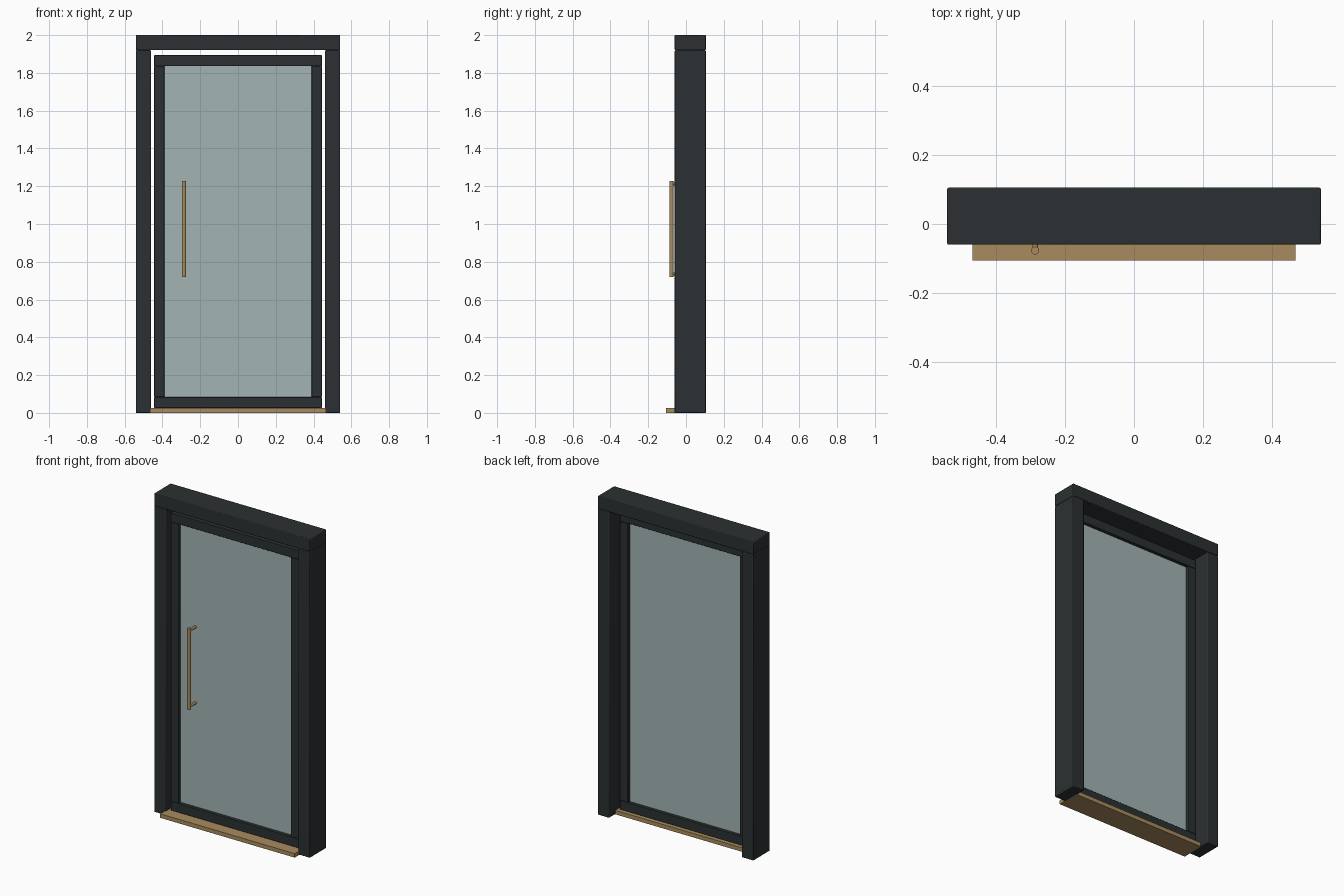
import bpy, math
from mathutils import Vector

if "Cube" in bpy.data.objects:
    bpy.data.objects.remove(bpy.data.objects["Cube"])


def material(name, rgb):
    m = bpy.data.materials.new(name)
    m.diffuse_color = (*rgb, 1)
    m.use_nodes = True
    m.node_tree.nodes["Principled BSDF"].inputs["Base Color"].default_value = m.diffuse_color
    return m


DARK = material("dark_metal", (0.024, 0.03, 0.032))
BRASS = material("brass", (0.39, 0.26, 0.11))
GLASS = material("glass", (0.36, 0.46, 0.45))


def box(name, x, y, z, mat, bevel=0.0):
    """Box from (min, max) ranges on each axis."""
    bpy.ops.mesh.primitive_cube_add(size=1)
    o = bpy.context.object
    o.name = name
    lo, hi = Vector((x[0], y[0], z[0])), Vector((x[1], y[1], z[1]))
    for v in o.data.vertices:
        v.co = [lo[i] + (v.co[i] + 0.5) * (hi[i] - lo[i]) for i in range(3)]
    o.data.materials.append(mat)
    if bevel:
        b = o.modifiers.new("soft_edges", "BEVEL")
        b.width, b.segments = bevel, 2
        bpy.ops.object.shade_smooth_by_angle(angle=math.radians(30))
    return o


def rod(name, a, b, radius, sides=24):
    """Cylinder between two points."""
    a, b = Vector(a), Vector(b)
    bpy.ops.mesh.primitive_cylinder_add(
        vertices=sides, radius=radius, depth=(b - a).length, location=(a + b) / 2,
        rotation=(b - a).to_track_quat('Z', 'Y').to_euler())
    o = bpy.context.object
    o.name = name
    o.data.materials.append(BRASS)
    bpy.ops.object.shade_smooth_by_angle(angle=math.radians(40))
    return o


FRAME_Y = (-0.06, 0.105)
LEAF_Y = (-0.034, 0.021)

# Outer frame and leaf stiles, both sides
for side, s in (("left", -1), ("right", 1)):
    box(side + "_jamb", sorted((s * 0.461, s * 0.541)), FRAME_Y, (0, 1.92), DARK, 0.004)
    box(side + "_stile", sorted((s * 0.389, s * 0.444)), LEAF_Y, (0.084, 1.836), DARK, 0.003)
box("head", (-0.541, 0.541), FRAME_Y, (1.92, 2.0), DARK, 0.004)

# Leaf rails
box("bottom_rail", (-0.444, 0.444), LEAF_Y, (0.026, 0.084), DARK, 0.003)
box("top_rail", (-0.444, 0.444), LEAF_Y, (1.836, 1.894), DARK, 0.003)

# Glass pane
box("glass_pane", (-0.391, 0.391), (-0.013, 0.001), (0.082, 1.838), GLASS)

# Threshold sill
box("sill", (-0.467, 0.467), (-0.105, 0.043), (0, 0.025), BRASS)

# Pull handle with two standoffs
HX, HY = -0.286, -0.077
rod("pull_handle", (HX, HY, 0.72), (HX, HY, 1.228), 0.0115)
for name, z in (("lower_standoff", 0.735), ("upper_standoff", 1.212)):
    rod(name, (HX, HY, z), (HX, -0.012, z), 0.008, 16)
